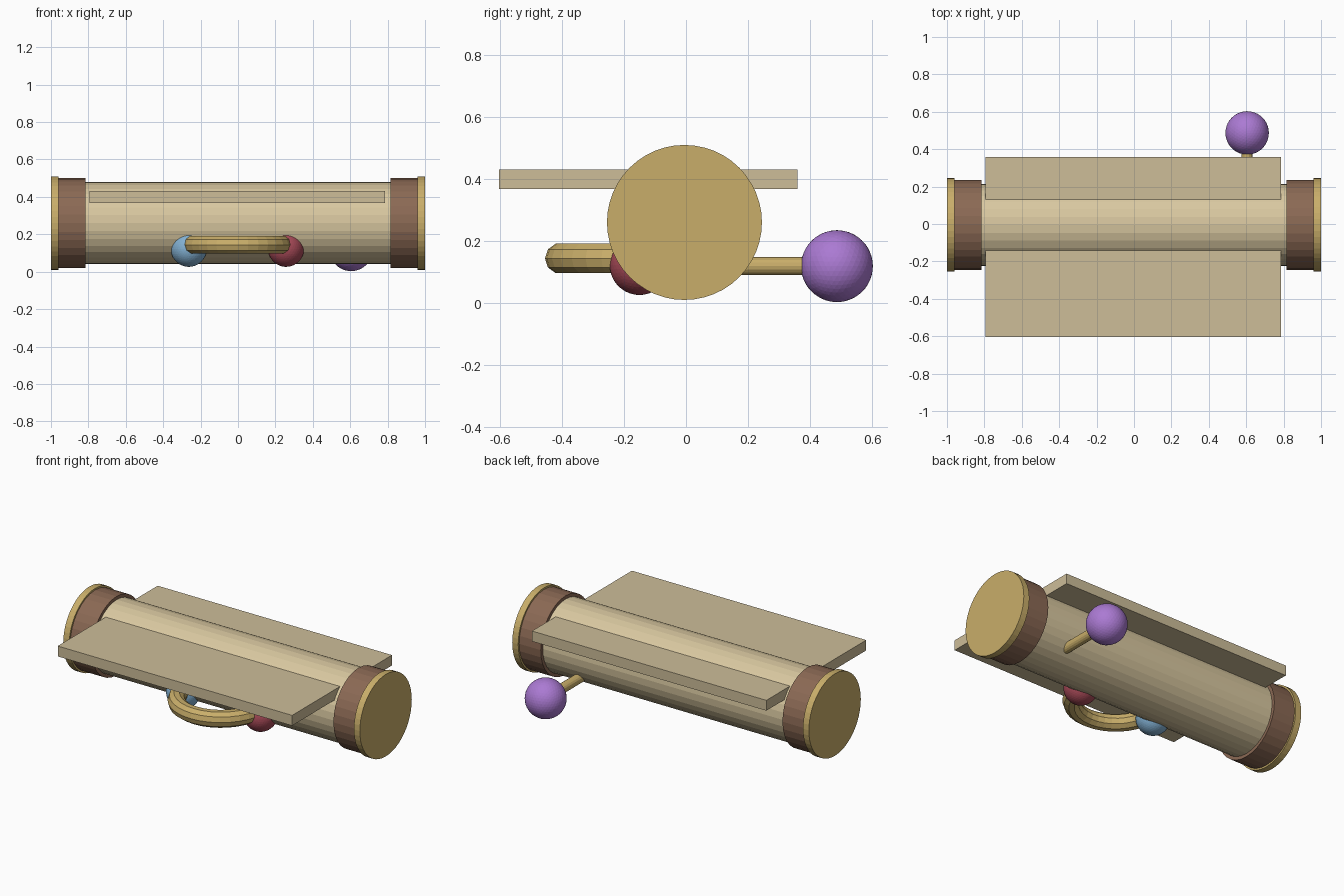
import bpy
import math
from mathutils import Vector

cube = bpy.data.objects.get("Cube")
if cube:
    bpy.data.objects.remove(cube, do_unlink=True)


def material(name, hex_code):
    """Flat material from an sRGB hex string, stored as linear."""
    srgb = [c / 255 for c in bytes.fromhex(hex_code)]
    rgba = [c / 12.92 if c < 0.04 else ((c + 0.055) / 1.055) ** 2.4 for c in srgb] + [1]
    mat = bpy.data.materials.new(name)
    mat.use_nodes = True
    mat.diffuse_color = rgba
    mat.node_tree.nodes["Principled BSDF"].inputs["Base Color"].default_value = rgba
    return mat


tan = material("tan", "D9C8A0")
board_tan = material("board tan", "CDBD99")
gold = material("gold", "C9AE6A")
brown = material("brown", "8B6954")
purple = material("purple", "AB7AD3")
red = material("red", "A84A58")
blue = material("blue", "82B0D2")


def finish(name, mat):
    obj = bpy.context.object
    obj.name = name
    obj.data.materials.append(mat)
    return obj


def rod(name, start, end, radius, mat, sides=32):
    """Cylinder between two points."""
    a, b = Vector(start), Vector(end)
    bpy.ops.mesh.primitive_cylinder_add(
        vertices=sides, radius=radius, depth=(b - a).length, location=(a + b) / 2,
        rotation=(b - a).to_track_quat("Z", "Y").to_euler())
    return finish(name, mat)


def ball(name, centre, radius, mat):
    bpy.ops.mesh.primitive_ico_sphere_add(subdivisions=4, radius=radius, location=centre)
    return finish(name, mat)


AXIS_Y, AXIS_Z = -0.005, 0.26

# Main barrel
rod("barrel", (-0.9, AXIS_Y, AXIS_Z), (0.9, AXIS_Y, AXIS_Z), 0.22, tan)

# Collars and end caps on both ends
for side, label in ((1, "left"), (-1, "right")):
    rod(label + "_collar", (side * 0.815, AXIS_Y, AXIS_Z),
        (side * 0.97, AXIS_Y, AXIS_Z), 0.24, brown)
    rod(label + "_end_cap", (side * 0.96, AXIS_Y, AXIS_Z),
        (side, AXIS_Y, AXIS_Z), 0.25, gold, 48)

# Flat board running through the barrel
bpy.ops.mesh.primitive_cube_add(size=1, location=(-0.003, -0.122, 0.4))
board = finish("board", board_tan)
board.scale = (1.58, 0.962, 0.063)

# Ring handle with a coloured ball on each side
bpy.ops.mesh.primitive_torus_add(
    major_radius=0.245, minor_radius=0.05, major_segments=32, minor_segments=10,
    location=(-0.003, -0.16, 0.144))
finish("ring_handle", gold)
ball("left_ball", (0.257, -0.15, 0.122), 0.096, red)
ball("right_ball", (-0.263, -0.15, 0.122), 0.096, blue)

# Knob on a stem at the back
rod("knob_stem", (0.605, 0.1, 0.119), (0.605, 0.48, 0.119), 0.029, gold, 16)
ball("knob", (0.605, 0.487, 0.119), 0.116, purple)
